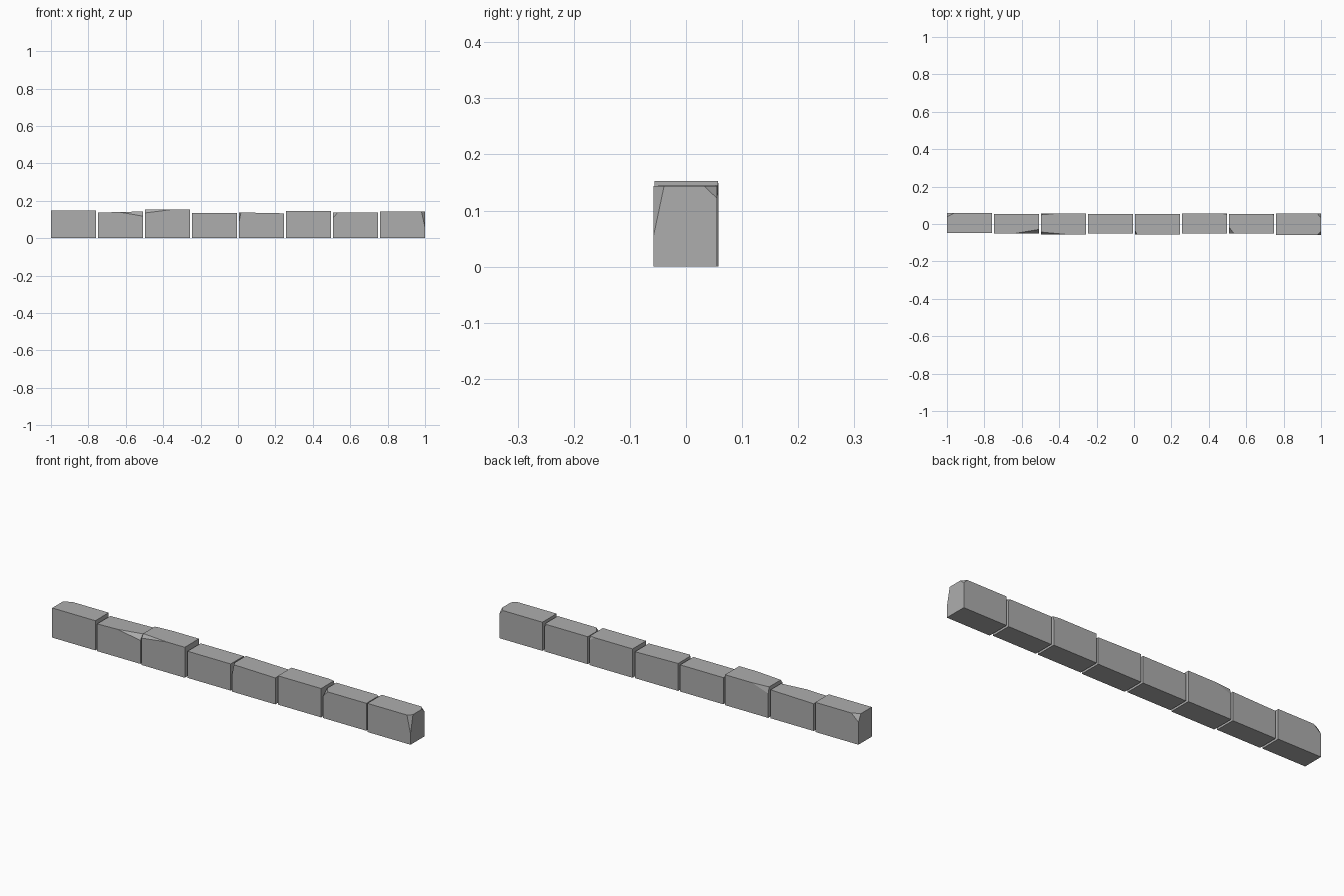
import bpy
import bmesh
from mathutils import Vector

cube = bpy.data.objects.get("Cube")
if cube:
    bpy.data.objects.remove(cube, do_unlink=True)

stone = bpy.data.materials.new("stone_grey")
stone.use_nodes = True
grey = (0.42, 0.42, 0.42, 1)
stone.diffuse_color = grey
stone.node_tree.nodes["Principled BSDF"].inputs["Base Color"].default_value = grey

WIDTH, PITCH = 0.24, 0.2515

# Each stone: front y, back y, top height at left and right ends,
# chipped top corners as (x side, y side, reach in x, y, z)
STONES = [
    (-.048, .058, .149, .149, [(-1, 1, .04, .02, .035)]),
    (-.050, .054, .137, .143, [(1, -1, .145, .021, .025)]),
    (-.056, .057, .153, .153, [(-1, -1, .14, .013, .018), (-1, 1, .09, .008, .03)]),
    (-.050, .054, .134, .134, []),
    (-.055, .054, .138, .133, [(-1, -1, .01, .02, .05)]),
    (-.050, .057, .145, .145, [(1, 1, .03, .006, .02)]),
    (-.050, .054, .138, .138, [(-1, -1, .025, .032, .028), (1, 1, .012, .01, .012)]),
    (-.058, .055, .144, .144, [(1, -1, .02, .019, .09), (1, 1, .02, .023, .022)]),
]


def chip(bm, corner, sx, sy, dx, dy, dz):
    """Slice a top corner off and close the cut."""
    a = corner - Vector((sx * dx, 0, 0))
    b = corner - Vector((0, sy * dy, 0))
    c = corner - Vector((0, 0, dz))
    normal = (b - a).cross(c - a).normalized()
    if normal.dot(corner - a) < 0:
        normal.negate()
    cut = bmesh.ops.bisect_plane(
        bm, geom=bm.verts[:] + bm.edges[:] + bm.faces[:],
        plane_co=a, plane_no=normal, clear_outer=True)
    rim = [e for e in cut["geom_cut"] if isinstance(e, bmesh.types.BMEdge)]
    bmesh.ops.holes_fill(bm, edges=rim, sides=0)


def make_stone(index, y0, y1, left_top, right_top, chips):
    x0 = -1 + index * PITCH
    x1 = x0 + WIDTH
    bm = bmesh.new()
    bmesh.ops.create_cube(bm, size=1)
    for v in bm.verts:
        top = right_top if v.co.x > 0 else left_top
        v.co = (x1 if v.co.x > 0 else x0,
                y1 if v.co.y > 0 else y0,
                top if v.co.z > 0 else 0)
    for sx, sy, dx, dy, dz in chips:
        corner = Vector((x1 if sx > 0 else x0, y1 if sy > 0 else y0,
                         right_top if sx > 0 else left_top))
        chip(bm, corner, sx, sy, dx, dy, dz)
    bmesh.ops.recalc_face_normals(bm, faces=bm.faces)
    name = f"kerb_stone_{index + 1}"
    mesh = bpy.data.meshes.new(name)
    bm.to_mesh(mesh)
    bm.free()
    mesh.materials.append(stone)
    bpy.context.collection.objects.link(bpy.data.objects.new(name, mesh))


# Row of chipped stones
for i, spec in enumerate(STONES):
    make_stone(i, *spec)
